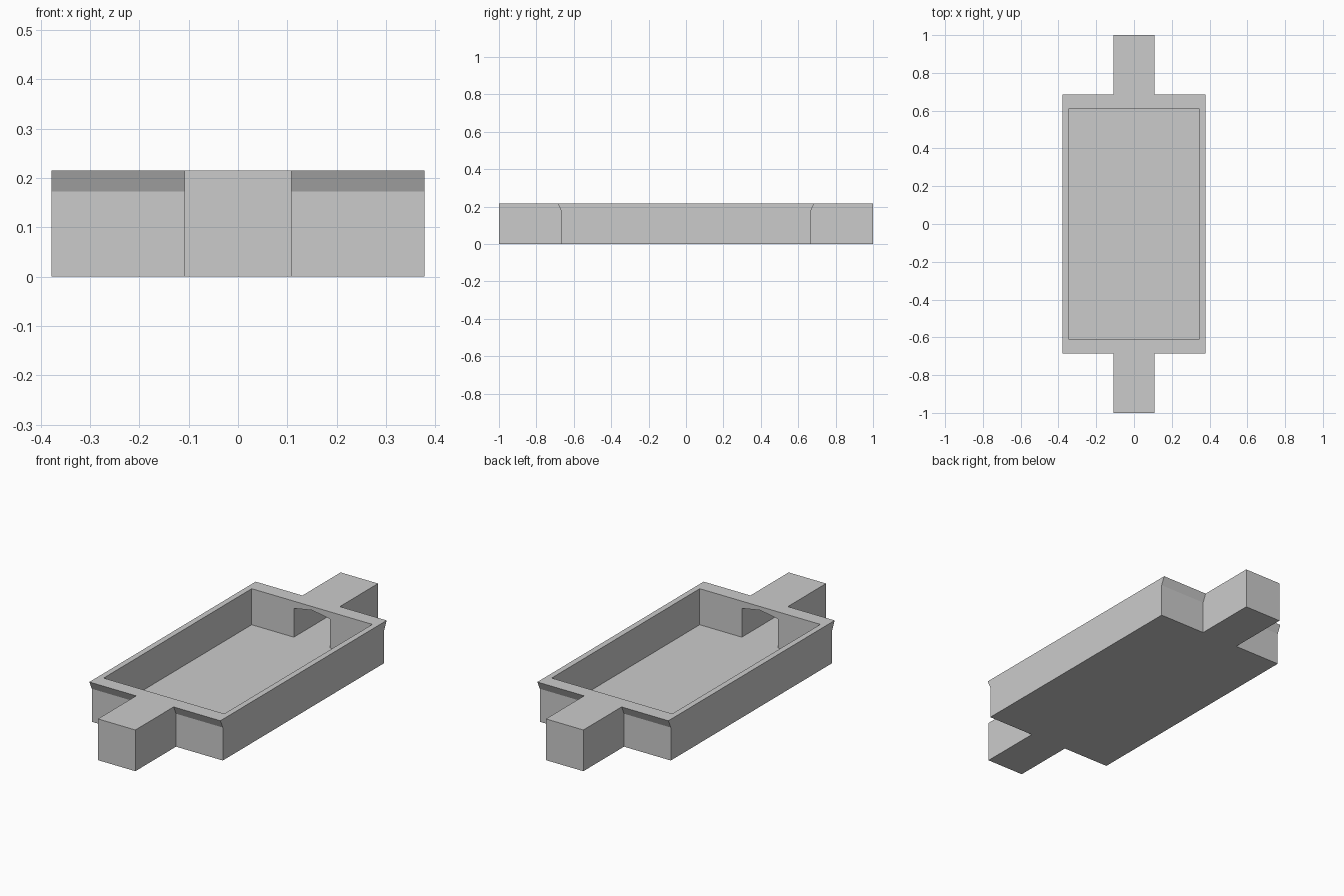
import bpy, bmesh
from mathutils import Vector

if "Cube" in bpy.data.objects:
    bpy.data.objects.remove(bpy.data.objects["Cube"])

TOP, FLOOR = 0.215, 0.027
HANDLE = 0.108


def prism(name, profile, direction):
    """Extrude a closed profile along a vector into a solid."""
    bm = bmesh.new()
    face = bm.faces.new([bm.verts.new(p) for p in profile])
    ext = bmesh.ops.extrude_face_region(bm, geom=[face], use_keep_orig=True)
    moved = [v for v in ext["geom"] if isinstance(v, bmesh.types.BMVert)]
    bmesh.ops.translate(bm, verts=moved, vec=Vector(direction))
    bmesh.ops.recalc_face_normals(bm, faces=bm.faces)
    mesh = bpy.data.meshes.new(name)
    bm.to_mesh(mesh)
    bm.free()
    obj = bpy.data.objects.new(name, mesh)
    bpy.context.collection.objects.link(obj)
    return obj


def box(name, x, y0, y1, z0, z1):
    return prism(name, [(-x, y0, z0), (x, y0, z0), (x, y1, z0), (-x, y1, z0)],
                 (0, 0, z1 - z0))


def combine(target, tool, operation):
    mod = target.modifiers.new(tool.name, "BOOLEAN")
    mod.object, mod.operation, mod.solver = tool, operation, "EXACT"
    tool.hide_render = True
    tool.hide_set(True)


# Tray body: side profile with flared lips on both ends
side = [(0.665, 0), (0.665, 0.172), (0.685, TOP)]
outline = side + [(-y, z) for y, z in reversed(side)]
tray = prism("tray", [(-0.378, y, z) for y, z in outline], (0.756, 0, 0))

# End handles
for s, label in ((-1, "front"), (1, "back")):
    y0, y1 = sorted((s * 0.63, s * 1.0))
    combine(tray, box(label + "_handle", HANDLE, y0, y1, 0, TOP), "UNION")

# Open basin
combine(tray, box("basin_cutter", 0.348, -0.61, 0.61, FLOOR, 0.4), "DIFFERENCE")

# Hollow handle channels with a peaked opening into the basin
w = HANDLE - 0.003
for s, label in ((-1, "front"), (1, "back")):
    arch = [(-w, FLOOR), (w, FLOOR), (w, 0.177), (0, 0.196), (-w, 0.177)]
    channel = prism(label + "_channel_cutter",
                    [(x, s * 0.55, z) for x, z in arch], (0, s * 0.445, 0))
    combine(tray, channel, "DIFFERENCE")
